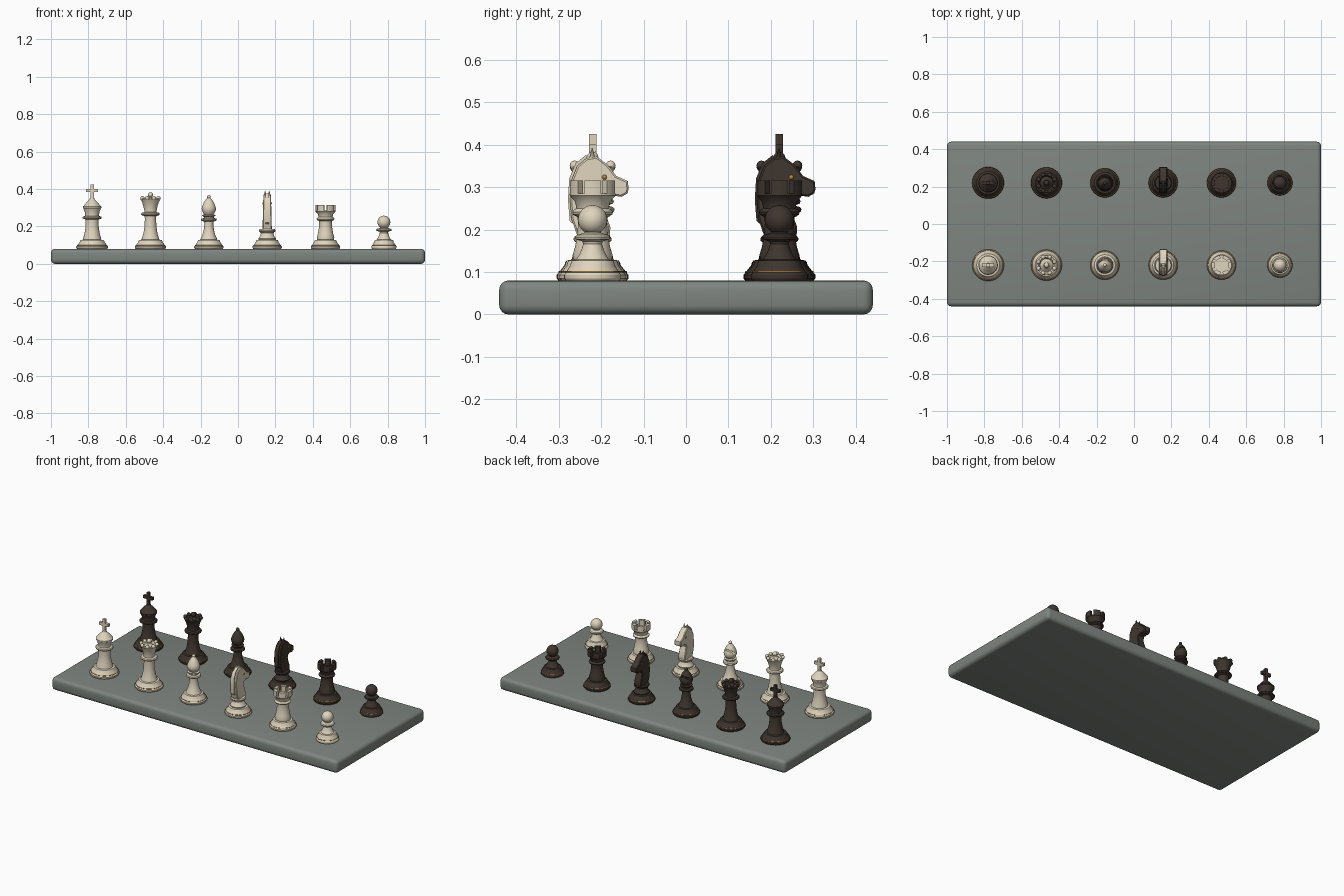
import bpy, bmesh
from math import sin, cos, pi, radians
from mathutils import Matrix, Vector

if "Cube" in bpy.data.objects:
    bpy.data.objects.remove(bpy.data.objects["Cube"])

TOP = 0.08  # board surface height


def material(name, rgb):
    m = bpy.data.materials.new(name)
    m.diffuse_color = (*rgb, 1)
    m.use_nodes = True
    m.node_tree.nodes["Principled BSDF"].inputs["Base Color"].default_value = m.diffuse_color
    return m


CREAM = material("cream", (0.74, 0.66, 0.51))
DARK = material("dark_wood", (0.05, 0.036, 0.028))
SLATE = material("slate", (0.21, 0.235, 0.215))
BRASS = material("brass", (0.45, 0.22, 0.06))


def finish(bm, name, mat, loc=(0, 0, 0), angle=32):
    bmesh.ops.recalc_face_normals(bm, faces=bm.faces[:])
    for f in bm.faces:
        f.smooth = True
    for e in bm.edges:
        if len(e.link_faces) == 2 and e.calc_face_angle(0) > radians(angle):
            e.smooth = False
    me = bpy.data.meshes.new(name)
    bm.to_mesh(me)
    bm.free()
    me.materials.append(mat)
    ob = bpy.data.objects.new(name, me)
    ob.location = loc
    bpy.context.collection.objects.link(ob)
    return ob


def lathe(bm, profile, n=40, closed=False):
    rings = []
    for r, z in profile:
        k = 1 if r == 0 else n
        rings.append([bm.verts.new((r * cos(2 * pi * i / n), r * sin(2 * pi * i / n), z)) for i in range(k)])
    pairs = list(zip(rings, rings[1:])) + ([(rings[-1], rings[0])] if closed else [])
    for a, b in pairs:
        for i in range(n):
            j = (i + 1) % n
            quad = [a[i % len(a)], a[j % len(a)], b[j % len(b)], b[i % len(b)]]
            bm.faces.new(list(dict.fromkeys(quad)))


def base(R):
    return [(0, 0), (R * .95, 0), (R, .005), (R, .013), (R * .92, .021), (R * .78, .036),
            (R * .76, .043), (R * .72, .047), (R * .58, .049)]


def ball(bm, r, loc, n=16):
    bmesh.ops.create_uvsphere(bm, u_segments=n, v_segments=n // 2, radius=r, matrix=Matrix.Translation(loc))


def box(bm, size, loc, rot=0):
    bmesh.ops.create_cube(bm, size=1, matrix=Matrix.Translation(loc) @ Matrix.Rotation(rot, 4, 'X')
                          @ Matrix.Diagonal((*size, 1)))


def turned(name, mat, loc, R, upper):
    bm = bmesh.new()
    lathe(bm, base(R) + upper)
    ob = finish(bm, name, mat, loc)
    ring = bmesh.new()
    lathe(ring, [(R * .93 + .002 * cos(a * pi / 3), .02 + .002 * sin(a * pi / 3)) for a in range(6)], closed=True)
    finish(ring, name + "_inlay", BRASS, loc)
    return ob


def king(side, mat, loc):
    turned(side + "_king", mat, loc, .085, [
        (.047, .06), (.041, .08), (.036, .11), (.034, .14), (.035, .157), (.05, .162), (.052, .168), (.048, .173),
        (.037, .176), (.037, .184), (.04, .2), (.047, .217), (.05, .219), (.05, .226), (.043, .232),
        (.03, .249), (.014, .264), (.012, .272), (0, .276)])
    bm = bmesh.new()
    box(bm, (.018, .018, .08), (0, 0, .305))
    box(bm, (.064, .018, .018), (0, 0, .312))
    finish(bm, side + "_king_cross", mat, loc)


def queen(side, mat, loc):
    turned(side + "_queen", mat, loc, .083, [
        (.045, .06), (.038, .08), (.032, .12), (.03, .16), (.031, .175), (.048, .181), (.05, .187), (.046, .193),
        (.033, .196), (.033, .206), (.037, .225), (.045, .25), (.054, .266), (.052, .269), (.042, .269),
        (.034, .256), (.026, .262), (.015, .276), (0, .28)])
    bm = bmesh.new()
    for i in range(8):
        a = (i + .5) * pi / 4
        ball(bm, .0115, (.046 * cos(a), .046 * sin(a), .271), 12)
    ball(bm, .014, (0, 0, .289))
    finish(bm, side + "_queen_crown_beads", mat, loc, 60)


def bishop(side, mat, loc):
    ob = turned(side + "_bishop", mat, loc, .078, [
        (.042, .058), (.034, .075), (.027, .105), (.024, .13), (.025, .146), (.041, .151), (.043, .156), (.04, .162),
        (.027, .165), (.027, .171), (.035, .177), (.036, .181), (.025, .184), (.031, .193), (.037, .205),
        (.038, .216), (.035, .229), (.027, .247), (.017, .262), (.007, .274), (0, .275)])
    # slanted mitre slot
    bm = bmesh.new()
    box(bm, (.12, .06, .008), (0, .034, .243), radians(40))
    cutter = finish(bm, "slot_cutter", mat, loc)
    cutter.hide_render = True
    mod = ob.modifiers.new("slot", 'BOOLEAN')
    mod.operation, mod.object = 'DIFFERENCE', cutter
    bpy.context.view_layer.update()
    ob.data = bpy.data.meshes.new_from_object(ob.evaluated_get(bpy.context.evaluated_depsgraph_get()))
    ob.modifiers.clear()
    bpy.data.objects.remove(cutter)
    bm = bmesh.new()
    ball(bm, .01, (0, 0, .278))
    finish(bm, side + "_bishop_finial", mat, loc, 60)


def slab(bm, outline, wide, narrow):
    """Extrude a (y, z) outline along x, thinning towards the top."""
    face = bm.faces.new([bm.verts.new((-1, y, z)) for y, z in outline])
    new = bmesh.ops.extrude_face_region(bm, geom=[face], use_keep_orig=True)["geom"]
    for v in new:
        if isinstance(v, bmesh.types.BMVert):
            v.co.x = 1
    for v in bm.verts:
        t = min(max((v.co.z - .1) / .2, 0), 1)
        v.co.x *= wide + (narrow - wide) * t


def knight(side, mat, loc):
    turned(side + "_knight_base", mat, loc, .078, [
        (.047, .056), (.038, .068), (.034, .08), (.036, .088), (.044, .093), (.045, .099), (.041, .105), (0, .105)])
    # carved head and neck
    bm = bmesh.new()
    slab(bm, [(-.034, .1), (.04, .1), (.042, .125), (.033, .15), (.025, .178), (.03, .195), (.048, .2),
              (.068, .197), (.082, .205), (.085, .215), (.083, .234), (.056, .246), (.036, .272),
              (.01, .292), (-.014, .288), (-.036, .27), (-.05, .235), (-.053, .19), (-.05, .145)], .025, .02)
    bmesh.ops.bevel(bm, geom=[e for e in bm.edges if abs(e.verts[0].co.x - e.verts[1].co.x) < .02],
                    offset=.004, segments=1, affect='EDGES')
    finish(bm, side + "_knight_head", mat, loc)
    # mane ridge
    bm = bmesh.new()
    slab(bm, [(-.03, .12), (-.054, .14), (-.058, .19), (-.055, .24), (-.04, .276), (-.015, .296), (-.01, .28),
              (-.03, .25), (-.04, .19)], .01, .009)
    finish(bm, side + "_knight_mane", mat, loc)
    # ears and eyes
    ears, eyes = bmesh.new(), bmesh.new()
    for s in (-1, 1):
        bmesh.ops.create_cone(ears, cap_ends=True, segments=8, radius1=.009, radius2=.001, depth=.032,
                              matrix=Matrix.Translation((s * .011, -.001, .296)))
        ball(eyes, .006, (s * .02, .028, .243), 12)
    finish(ears, side + "_knight_ears", mat, loc)
    finish(eyes, side + "_knight_eyes", BRASS, loc)


def rook(side, mat, loc):
    turned(side + "_rook", mat, loc, .078, [
        (.047, .06), (.041, .08), (.036, .11), (.034, .135), (.036, .15), (.046, .155), (.048, .161), (.045, .166),
        (.038, .17), (.041, .185), (.052, .198), (.054, .2), (.054, .205), (.036, .205), (.036, .2), (0, .2)])
    # battlement blocks
    bm = bmesh.new()
    for k in range(6):
        rows = []
        for s in range(6):
            a = k * pi / 3 + radians(-21 + 42 * s / 5)
            rows.append([bm.verts.new((r * cos(a), r * sin(a), z))
                         for r, z in ((.036, .203), (.054, .203), (.054, .235), (.036, .235))])
        bm.faces.new(rows[0])
        bm.faces.new(rows[-1])
        for p, q in zip(rows, rows[1:]):
            for i in range(4):
                bm.faces.new((p[i], p[i - 1], q[i - 1], q[i]))
    finish(bm, side + "_rook_battlements", mat, loc)


def pawn(side, mat, loc):
    turned(side + "_pawn", mat, loc, .067, [
        (.033, .058), (.026, .073), (.022, .086), (.024, .092), (.04, .097), (.042, .102), (.038, .107),
        (.02, .112), (.018, .12), (0, .12)])
    bm = bmesh.new()
    ball(bm, .0345, (0, 0, .143), 28)
    finish(bm, side + "_pawn_head", mat, loc, 60)


# rounded board
bm = bmesh.new()
box(bm, (2, .88, TOP), (0, 0, TOP / 2))
bmesh.ops.bevel(bm, geom=bm.edges[:], offset=.022, segments=4, profile=.5, affect='EDGES')
finish(bm, "board", SLATE)

# two facing rows of pieces
for side, mat, y in (("light", CREAM, -.22), ("dark", DARK, .22)):
    for i, make in enumerate((king, queen, bishop, knight, rook, pawn)):
        make(side, mat, Vector((-.78 + .312 * i, y, TOP)))
